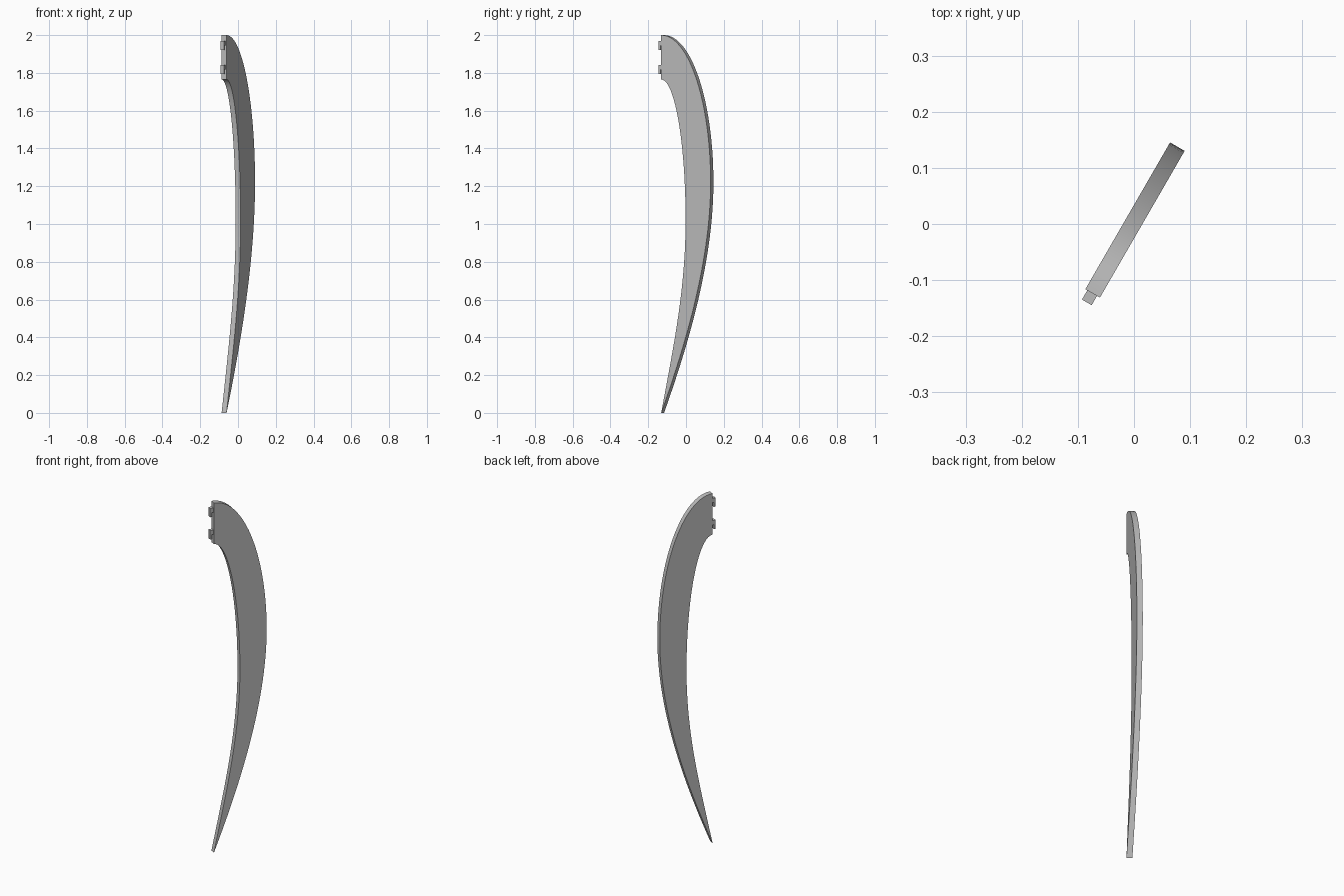
import bpy, bmesh, math
from mathutils import Matrix, Vector
from mathutils.geometry import interpolate_bezier

cube = bpy.data.objects.get("Cube")
if cube:
    bpy.data.objects.remove(cube, do_unlink=True)

# Plain grey finish
grey = bpy.data.materials.new("plain_grey")
grey.use_nodes = True
colour = (0.5, 0.5, 0.5, 1)
grey.diffuse_color = colour
grey.node_tree.nodes["Principled BSDF"].inputs["Base Color"].default_value = colour

# Profiles are drawn in (u, z): u runs along the blade's width, turned 60 degrees from x
WIDTH_DIR = Vector((0.5, math.sqrt(0.75), 0))
NORMAL = Vector((math.sqrt(0.75), -0.5, 0))
BACK = -0.144


def plate(name, outline, thickness, offset):
    """Extrude a (u, z) outline symmetrically about the plane at the given offset."""
    bm = bmesh.new()
    start = NORMAL * (offset - thickness / 2)
    verts = [bm.verts.new(WIDTH_DIR * u + Vector((0, 0, z)) + start) for u, z in outline]
    face = bm.faces.new(verts)
    grown = bmesh.ops.extrude_face_region(bm, geom=[face])
    moved = [g for g in grown["geom"] if isinstance(g, bmesh.types.BMVert)]
    bmesh.ops.translate(bm, verts=moved, vec=NORMAL * thickness)
    bmesh.ops.recalc_face_normals(bm, faces=bm.faces)
    mesh = bpy.data.meshes.new(name)
    bm.to_mesh(mesh)
    bm.free()
    mesh.materials.append(grey)
    obj = bpy.data.objects.new(name, mesh)
    bpy.context.collection.objects.link(obj)
    return obj


def edge_curve(top_z, belly, handle_a, handle_b, steps=28):
    """Quarter ellipse from the mount to the belly, then a curve down to the tip."""
    bu, bz = belly
    pts = []
    for i in range(steps):
        a = math.pi / 2 * (1 - i / steps)
        pts.append((BACK + (bu - BACK) * math.cos(a), bz + (top_z - bz) * math.sin(a)))
    low = interpolate_bezier(Vector(belly), Vector(handle_a), Vector(handle_b),
                             Vector((BACK, 0)), steps)
    return pts + [(p.x, p.y) for p in low]


# Curved blade
outer = edge_curve(2.0, (0.158, 1.22), (0.158, 0.8), (0.0, 0.35))
inner = edge_curve(1.765, (0.005, 1.02), (0.005, 0.65), (-0.07, 0.35))
blade = plate("blade", outer + inner[-2::-1], 0.03, -0.002)

bpy.ops.object.select_all(action='DESELECT')
blade.select_set(True)
bpy.context.view_layer.objects.active = blade
bpy.ops.object.shade_smooth_by_angle(angle=math.radians(30))

# Mounting hooks: short stem with a lip hanging down
for name, top in (("upper_hook", 1.97), ("lower_hook", 1.843)):
    tip, lip = BACK - 0.019, BACK - 0.009
    hook = [(BACK + 0.002, top), (tip, top), (tip, top - 0.05),
            (lip, top - 0.05), (lip, top - 0.025), (BACK + 0.002, top - 0.025)]
    plate(name, hook, 0.02, -0.003)
